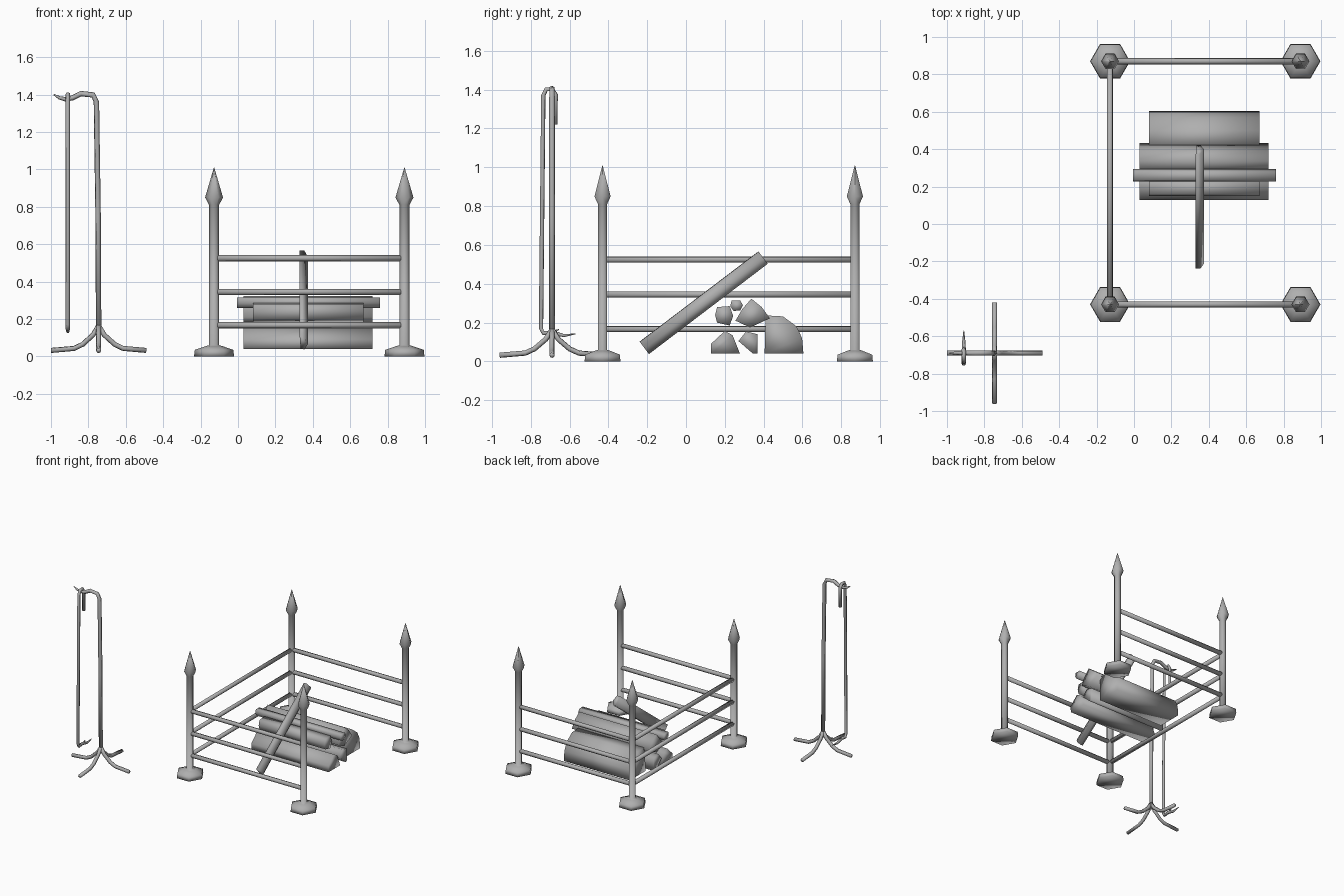
import bpy, bmesh
from math import cos, sin, pi
from mathutils import Vector

if "Cube" in bpy.data.objects:
    bpy.data.objects.remove(bpy.data.objects["Cube"])

# Dull iron grey shared by all parts
iron = bpy.data.materials.new("dull_grey")
iron.diffuse_color = (0.43, 0.43, 0.43, 1)
iron.use_nodes = True
iron.node_tree.nodes["Principled BSDF"].inputs["Base Color"].default_value = iron.diffuse_color


def finish(name, bm):
    bmesh.ops.recalc_face_normals(bm, faces=bm.faces)
    bmesh.ops.triangulate(bm, faces=bm.faces)
    me = bpy.data.meshes.new(name)
    bm.to_mesh(me)
    bm.free()
    me.shade_smooth()
    me.materials.append(iron)
    ob = bpy.data.objects.new(name, me)
    bpy.context.collection.objects.link(ob)
    return ob


def bridge(bm, rings):
    """Skin between successive rings and cap both ends."""
    n = len(rings[0])
    for a, b in zip(rings, rings[1:]):
        for i in range(n):
            j = (i + 1) % n
            bm.faces.new((a[i], a[j], b[j], b[i]))
    bm.faces.new(rings[0])
    bm.faces.new(rings[-1])


def lathe(name, x, y, profile, n=6):
    """Faceted turning around a vertical axis, profile = (radius, z)."""
    bm = bmesh.new()
    bridge(bm, [[bm.verts.new((x + r * cos(2 * pi * i / n), y + r * sin(2 * pi * i / n), z))
                 for i in range(n)] for r, z in profile])
    return finish(name, bm)


def tube(name, points, radii, n=6):
    """Six-sided rod swept along a bent path."""
    pts = [Vector(p) for p in points]
    if not isinstance(radii, (list, tuple)):
        radii = [radii] * len(pts)
    bm = bmesh.new()
    rings, u = [], None
    for k, p in enumerate(pts):
        t = (pts[min(k + 1, len(pts) - 1)] - pts[max(k - 1, 0)]).normalized()
        if u is None:
            u = t.orthogonal()
        u = (u - t * u.dot(t)).normalized()
        v = t.cross(u)
        rings.append([bm.verts.new(p + radii[k] * (u * cos(2 * pi * i / n) + v * sin(2 * pi * i / n)))
                      for i in range(n)])
    bridge(bm, rings)
    return finish(name, bm)


def log(name, x0, x1, section):
    """Split log: a (y, z) section extruded along x."""
    bm = bmesh.new()
    bridge(bm, [[bm.verts.new((x, y, z)) for y, z in section] for x in (x0, x1)])
    return finish(name, bm)


# Fence posts with hexagonal feet and spear finials
L, R, F, B = -0.128, 0.89, -0.43, 0.87
post = [(0.107, 0), (0.103, 0.035), (0.045, 0.055), (0.027, 0.06), (0.027, 0.81),
        (0.048, 0.85), (0.001, 1.01)]
for name, x, y in [("front_left", L, F), ("front_right", R, F),
                   ("back_left", L, B), ("back_right", R, B)]:
    lathe(name + "_post", x, y, post)

# Three rails on the front, back and left; the right side is open
for i, z in enumerate((0.167, 0.345, 0.525)):
    tube(f"front_rail_{i}", [(L, F, z), (R, F, z)], 0.017)
    tube(f"back_rail_{i}", [(L, B, z), (R, B, z)], 0.017)
    tube(f"side_rail_{i}", [(L, F, z), (L, B, z)], 0.017)

# Split logs
log("back_log", 0.08, 0.67, [(0.405, 0.04), (0.605, 0.04), (0.598, 0.12), (0.57, 0.18),
                             (0.50, 0.232), (0.41, 0.237)])
log("front_log", 0.03, 0.72, [(0.13, 0.04), (0.278, 0.04), (0.24, 0.135), (0.20, 0.157),
                              (0.128, 0.09)])
log("middle_log", 0.03, 0.72, [(0.345, 0.04), (0.368, 0.04), (0.368, 0.14), (0.31, 0.155),
                               (0.27, 0.105)])
log("upper_log", 0.03, 0.72, [(0.255, 0.21), (0.33, 0.175), (0.432, 0.222), (0.39, 0.28),
                              (0.337, 0.323), (0.29, 0.27)])
log("upper_front_log", 0.08, 0.67, [(0.16, 0.20), (0.225, 0.185), (0.243, 0.235),
                                    (0.225, 0.285), (0.16, 0.28), (0.15, 0.24)])
log("top_stick", -0.005, 0.76, [(0.245, 0.26), (0.28, 0.263), (0.293, 0.29), (0.28, 0.313),
                                (0.235, 0.315), (0.228, 0.285)])

# Leaning wedge-shaped stick
lo, hi = Vector((0, -0.215, 0.07)), Vector((0, 0.397, 0.535))
across = Vector((0, -0.6, 0.8))
bm = bmesh.new()
wedge = ((0.33, 0.04), (0.355, 0.038), (0.374, -0.005), (0.355, -0.04), (0.335, -0.038))
bridge(bm, [[bm.verts.new(c + Vector((x, 0, 0)) + across * h) for x, h in wedge]
            for c in (lo, hi)])
finish("leaning_stick", bm)

# Tool stand: pole curling over into a hook
SX, SY = -0.745, -0.69
tube("stand_pole", [(SX, SY, 0.12), (-0.748, SY, 0.75), (-0.757, SY, 1.36), (-0.775, SY, 1.398),
                    (-0.84, SY, 1.405), (-0.885, SY, 1.382), (-0.925, SY, 1.375),
                    (-0.955, SY, 1.383), (-0.985, SY, 1.40)],
     [0.015] * 5 + [0.014, 0.012, 0.009, 0.004])

# Four splayed feet
leg = [(0.0, 0.165), (0.03, 0.115), (0.085, 0.065), (0.13, 0.043), (0.255, 0.032)]
for name, dx, dy in [("left", -1, 0), ("right", 1, 0), ("front", 0, -1.06), ("back", 0, 1.06)]:
    tube(name + "_foot", [(SX + dx * d, SY + dy * d, z) for d, z in leg], 0.014)

# Hanging poker with crook handle and pointed hook
PX = -0.91
tube("poker", [(PX, -0.673, 1.22), (PX, -0.672, 1.375), (PX, -0.69, 1.402), (PX, -0.72, 1.402),
               (PX, -0.735, 1.37), (PX, -0.747, 0.17), (PX, -0.735, 0.145), (PX, -0.69, 0.15),
               (PX, -0.63, 0.133), (PX, -0.57, 0.142)],
     [0.012] * 7 + [0.012, 0.009, 0.002])
tube("poker_spur", [(PX, -0.69, 0.148), (PX, -0.655, 0.165)], [0.01, 0.002])
